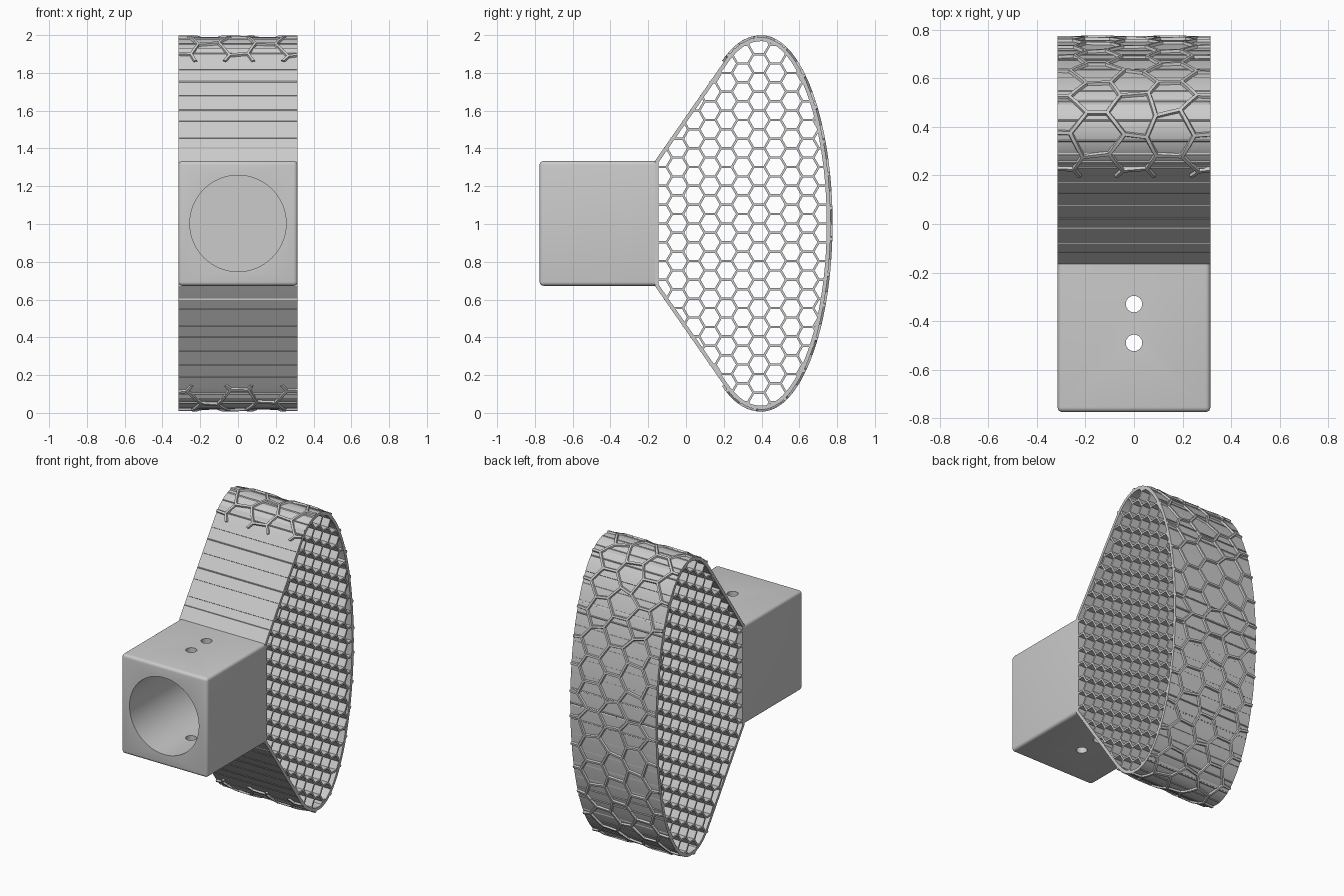
import bpy, bmesh, math, random
from mathutils import Vector

if "Cube" in bpy.data.objects:
    bpy.data.objects.remove(bpy.data.objects["Cube"])

random.seed(4)
HALF, CZ, WALL = 0.315, 1.003, 0.02      # half width in x, centre height, shell wall


def finish(name, bm, smooth=None):
    bmesh.ops.recalc_face_normals(bm, faces=bm.faces)
    me = bpy.data.meshes.new(name)
    bm.to_mesh(me)
    bm.free()
    ob = bpy.data.objects.new(name, me)
    bpy.context.collection.objects.link(ob)
    if smooth:
        bpy.ops.object.select_all(action='DESELECT')
        bpy.context.view_layer.objects.active = ob
        ob.select_set(True)
        bpy.ops.object.shade_smooth_by_angle(angle=math.radians(smooth))
    return ob


def hex_edges(r, w, h, jitter=0.0):
    """Unique edges of a flat-top honeycomb covering +-w by +-h."""
    pts, edges = {}, {}
    s = math.sqrt(3) * r
    ni, nj = int(w / (1.5 * r)) + 2, int(h / s) + 2
    for i in range(-ni, ni + 1):
        for j in range(-nj, nj + 1):
            c = Vector((1.5 * r * i, s * (j + (i % 2) / 2)))
            keys = []
            for k in range(6):
                a = k * math.pi / 3
                p = c + Vector((math.cos(a), math.sin(a))) * r
                key = (round(p.x, 3), round(p.y, 3))
                if key not in pts:
                    pts[key] = p + Vector((random.uniform(-1, 1), random.uniform(-1, 1))) * jitter
                keys.append(key)
            for k in range(6):
                a, b = sorted((keys[k], keys[(k + 1) % 6]))
                edges[(a, b)] = (pts[a], pts[b])
    return list(edges.values())


def clip(p, q, poly):
    """Clip segment to a convex counter-clockwise polygon."""
    t0, t1, d = 0.0, 1.0, q - p
    for a, b in zip(poly, poly[1:] + poly[:1]):
        n = Vector((a.y - b.y, b.x - a.x))
        num, den = n.dot(p - a), n.dot(d)
        if abs(den) < 1e-9:
            if num < 0:
                return None
        elif den > 0:
            t0 = max(t0, -num / den)
        else:
            t1 = min(t1, -num / den)
    return (p + d * t0, p + d * t1) if t1 - t0 > 0.03 else None


def bar(bm, p, q, width, lo, hi, place, steps=1, taper=1.0):
    d = (q - p).normalized()
    n = Vector((-d.y, d.x)) * width / 2
    rings = []
    for k in range(steps + 1):
        c = p.lerp(q, k / steps)
        rings.append([bm.verts.new(place(c + n * f, h)) for f, h in
                      ((-1, lo), (1, lo), (taper, hi), (-taper, hi))])
    for a, b in zip(rings, rings[1:]):
        for k in range(4):
            m = (k + 1) % 4
            bm.faces.new((a[k], a[m], b[m], b[k]))
    bm.faces.new(rings[0])
    bm.faces.new(rings[-1])


# Side outline (y, z), counter-clockwise from the lower front corner
def bez(a, b, c, d, t):
    return a * (1 - t)**3 + b * 3 * t * (1 - t)**2 + c * 3 * t * t * (1 - t) + d * t**3

B = [Vector(v) for v in ((0.2, -0.855), (0.25, -0.927), (0.31, -0.985), (0.4, -0.985))]
lower = [bez(*B, k / 10) for k in range(10)]
lower += [Vector((0.4 + 0.365 * math.sin(a), -0.985 * math.cos(a)))
          for a in (k * math.pi / 72 for k in range(36))]
curve = lower + [Vector((0.765, 0))] + [Vector((p.x, -p.y)) for p in reversed(lower)]
curve = [p + Vector((0, CZ)) for p in curve]
outline = [Vector((-0.165, CZ - 0.33))] + curve + [Vector((-0.165, CZ + 0.33))]

# Paddle rim: closed band around the outline
N = len(outline)
inner = []
for i, p in enumerate(outline):
    d1 = (p - outline[i - 1]).normalized()
    d2 = (outline[(i + 1) % N] - p).normalized()
    n1, n2 = Vector((-d1.y, d1.x)), Vector((-d2.y, d2.x))
    m = (n1 + n2).normalized()
    inner.append(p + m * WALL / m.dot(n1))
bm = bmesh.new()
loops = [[bm.verts.new((x, p.x, p.y)) for p in ring]
         for ring, x in ((outline, -HALF), (outline, HALF), (inner, HALF), (inner, -HALF))]
for a, b in zip(loops, loops[1:] + loops[:1]):
    for i in range(N):
        j = (i + 1) % N
        bm.faces.new((a[i], a[j], b[j], b[i]))
finish("paddle_rim", bm, 30)

# Honeycomb core: thin walls running the full width
bm = bmesh.new()
offset = Vector((0.3, CZ))
for p, q in hex_edges(0.0575, 0.55, 1.0):
    seg = clip(p + offset, q + offset, outline)
    if seg:
        bar(bm, *seg, 0.012, -HALF + 0.002, HALF - 0.002, lambda c, h: (h, c.x, c.y))
finish("honeycomb_core", bm)

# Raised hexagon ridges wrapped over the curved striking face
length = [0.0]
for a, b in zip(curve, curve[1:]):
    length.append(length[-1] + (b - a).length)
normals = []
for i in range(len(curve)):
    d = (curve[min(i + 1, len(curve) - 1)] - curve[max(i - 1, 0)]).normalized()
    normals.append(Vector((d.y, -d.x)))
L = length[-1]


def wrap(c, h):
    u = min(max(c.y + L / 2, 0), L)
    i = next(k for k in range(len(curve) - 1) if u <= length[k + 1] + 1e-6)
    t = (u - length[i]) / (length[i + 1] - length[i])
    p = curve[i].lerp(curve[i + 1], t) + normals[i].lerp(normals[i + 1], t) * h
    return (max(-HALF, min(HALF, c.x)), p.x, p.y)


patch = [Vector(v) for v in ((-HALF, -L / 2), (HALF, -L / 2), (HALF, L / 2), (-HALF, L / 2))]
bm = bmesh.new()
for p, q in hex_edges(0.102, HALF, L / 2, 0.014):
    seg = clip(p, q, patch)
    if seg:
        bar(bm, *seg, 0.026, -0.008, 0.011, wrap, 4, 0.5)
finish("surface_ridges", bm, 30)

# Socket block with rounded edges
bm = bmesh.new()
bmesh.ops.create_cube(bm, size=1)
for v in bm.verts:
    v.co = (v.co.x * 2 * HALF, -0.465 + v.co.y * 0.62, CZ + v.co.z * 0.66)
bmesh.ops.bevel(bm, geom=[e for e in bm.edges if min(v.co.y for v in e.verts) < -0.7],
                offset=0.02, segments=4, profile=0.5, affect='EDGES')
block = finish("socket_block", bm)


# Handle bore and two screw holes, cut from the block
def cutter(name, radius, depth, loc, rot, sides):
    bpy.ops.mesh.primitive_cylinder_add(vertices=sides, radius=radius, depth=depth,
                                        location=loc, rotation=rot)
    ob = bpy.context.object
    ob.name = name
    ob.hide_render = True
    mod = block.modifiers.new(name, 'BOOLEAN')
    mod.object, mod.operation, mod.solver = ob, 'DIFFERENCE', 'EXACT'
    return ob


cutters = [cutter("bore_cutter", 0.255, 0.8, (0, -0.6, CZ), (math.pi / 2, 0, 0), 64)]
for y in (-0.33, -0.49):
    cutters.append(cutter("screw_cutter", 0.034, 1.0, (0, y, CZ), (0, 0, 0), 24))
bpy.ops.object.select_all(action='DESELECT')
bpy.context.view_layer.objects.active = block
block.select_set(True)
for mod in list(block.modifiers):
    bpy.ops.object.modifier_apply(modifier=mod.name)
for ob in cutters:
    bpy.data.objects.remove(ob)
bpy.ops.object.shade_smooth_by_angle(angle=math.radians(30))
